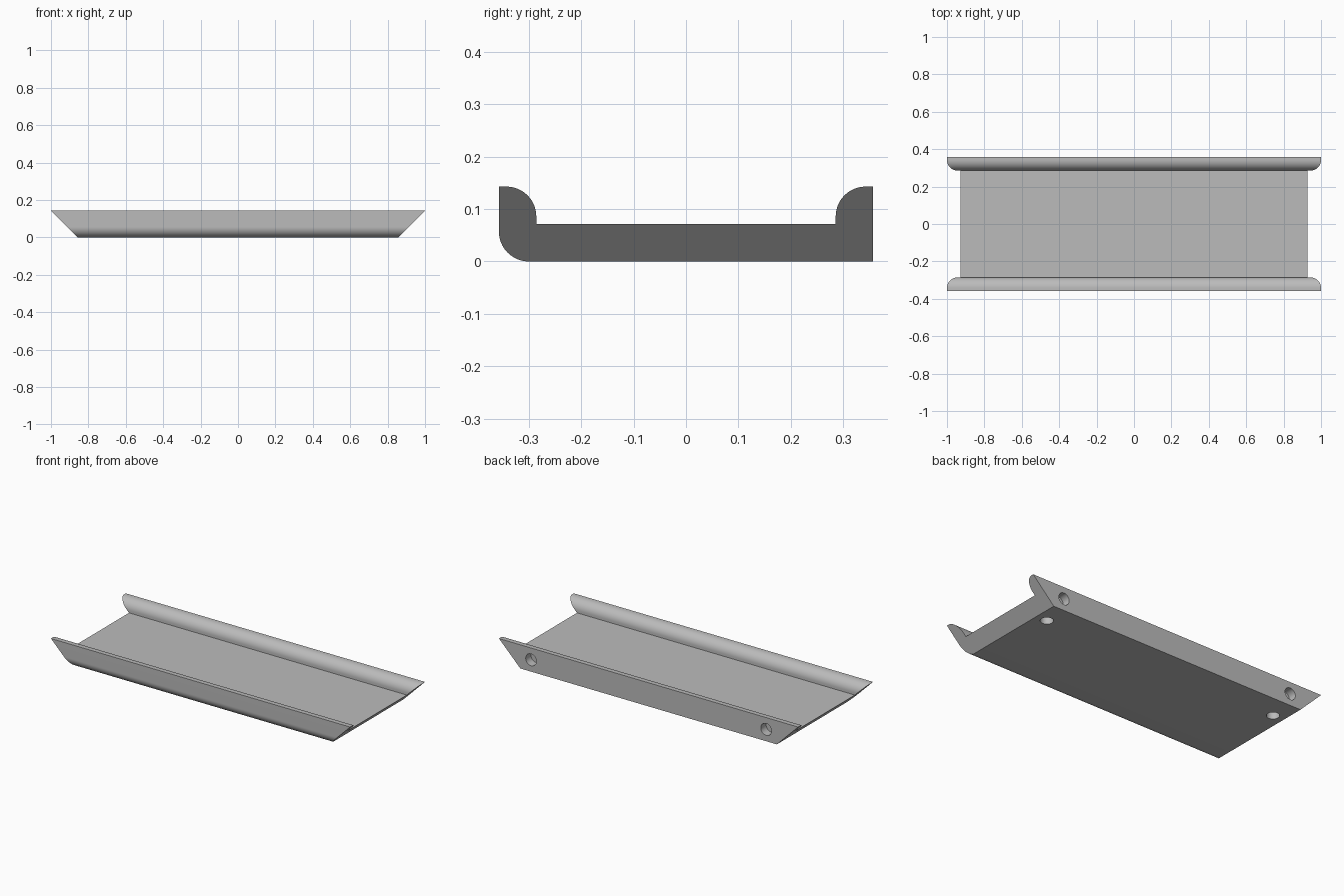
import bpy, bmesh, math
from mathutils import Matrix

if "Cube" in bpy.data.objects:
    bpy.data.objects.remove(bpy.data.objects["Cube"])

U = 1 / 14            # basic module: wall and floor thickness
HALF_Y = 5 * U        # half depth
BASE_X = 12 * U       # half length at the bottom, ends flare at 45 degrees
R = 0.8 * U           # rounded corner radius

grey = bpy.data.materials.new("plain grey")
grey.use_nodes = True
COLOUR = (0.5, 0.5, 0.5, 1)
grey.diffuse_color = COLOUR
grey.node_tree.nodes["Principled BSDF"].inputs["Base Color"].default_value = COLOUR


def add_object(name, bm):
    bmesh.ops.recalc_face_normals(bm, faces=bm.faces)
    mesh = bpy.data.meshes.new(name)
    bm.to_mesh(mesh)
    bm.free()
    mesh.materials.append(grey)
    obj = bpy.data.objects.new(name, mesh)
    bpy.context.collection.objects.link(obj)
    return obj


def arc(cy, cz, start, end, steps=16):
    angles = [math.radians(start + (end - start) * i / steps) for i in range(steps + 1)]
    return [(cy + R * math.cos(a), cz + R * math.sin(a)) for a in angles]


# Channel cross-section: (y, z) going round the outline
lip = arc(4 * U + R, 2 * U - R, 180, 90)
profile = arc(-HALF_Y + R, R, 180, 270)
profile += [(HALF_Y, 0), (HALF_Y, 2 * U)]
profile += lip[::-1] + [(4 * U, U), (-4 * U, U)]
profile += [(-y, z) for y, z in lip] + [(-HALF_Y, 2 * U)]

# Tray: cross-section stretched between two mitred ends
bm = bmesh.new()
ends = [[bm.verts.new((s * (BASE_X + z), y, z)) for y, z in profile] for s in (-1, 1)]
for ring in ends:
    bm.faces.new(ring)
for i in range(len(profile)):
    j = (i + 1) % len(profile)
    bm.faces.new((ends[0][i], ends[0][j], ends[1][j], ends[1][i]))
tray = add_object("channel_tray", bm)

# Blind round holes in the back wall and the underside
DEPTH = 0.7 * U
bm = bmesh.new()
for s in (-1, 1):
    x = s * 11 * U
    back = Matrix.Translation((x, HALF_Y, U)) @ Matrix.Rotation(math.pi / 2, 4, 'X')
    under = Matrix.Translation((x, 3 * U, 0))
    for place in (back, under):
        bmesh.ops.create_cone(bm, cap_ends=True, segments=32, radius1=U / 2,
                              radius2=U / 2, depth=2 * DEPTH, matrix=place)
cutter = add_object("hole_cutter", bm)
cutter.hide_render = True

bpy.context.view_layer.objects.active = tray
tray.select_set(True)
cut = tray.modifiers.new("holes", 'BOOLEAN')
cut.operation = 'DIFFERENCE'
cut.solver = 'EXACT'
cut.object = cutter
bpy.ops.object.modifier_apply(modifier=cut.name)
bpy.data.objects.remove(cutter)
bpy.ops.object.shade_smooth_by_angle(angle=math.radians(30))
